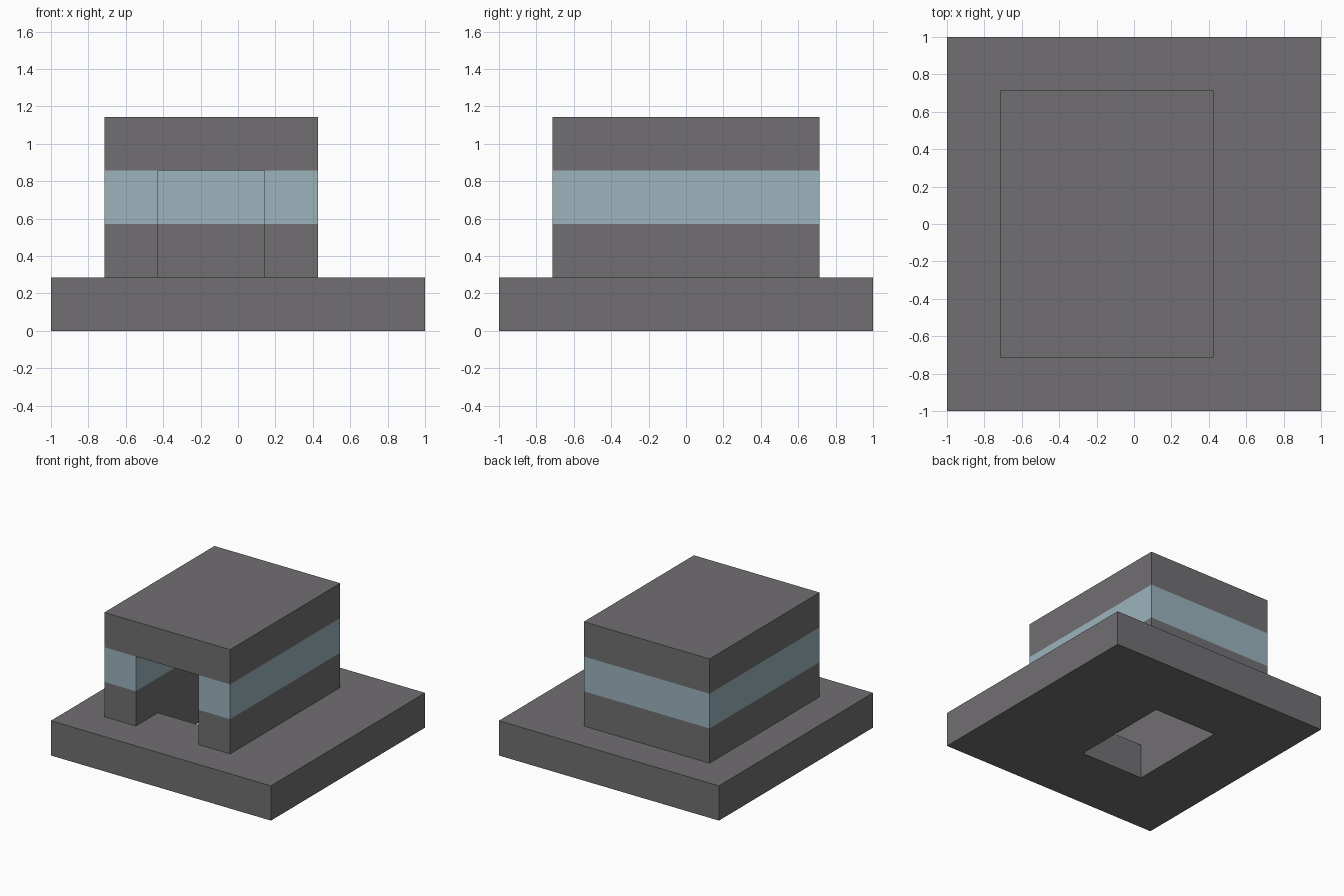
import bpy, bmesh

if "Cube" in bpy.data.objects:
    bpy.data.objects.remove(bpy.data.objects["Cube"])

U = 2 / 7  # one block


def material(name, rgb):
    mat = bpy.data.materials.new(name)
    srgb = [c / 255 for c in rgb]
    mat.diffuse_color = [((c + 0.055) / 1.055) ** 2.4 for c in srgb] + [1]
    mat.use_nodes = True
    mat.node_tree.nodes["Principled BSDF"].inputs["Base Color"].default_value = mat.diffuse_color
    return mat


STONE = material("grey stone", (113, 111, 114))
GLASS = material("pale blue glass", (156, 180, 189))


def rect(x0, x1, y0, y1):
    """Counter-clockwise rectangle."""
    return [(x0, y0), (x1, y0), (x1, y1), (x0, y1)]


def loft(name, rings, closed=False, caps=False):
    """Join (outline, height) rings, all given in blocks, into one mesh."""
    bm = bmesh.new()
    loops = [[bm.verts.new((x * U, y * U, z * U)) for x, y in outline]
             for outline, z in rings]
    n = len(loops[0])
    for low, high in zip(loops, loops[1:] + loops[:1] if closed else loops[1:]):
        for i in range(n):
            j = (i + 1) % n
            bm.faces.new((low[i], low[j], high[j], high[i]))
    if caps:
        bm.faces.new(loops[0][::-1])
        bm.faces.new(loops[-1])
    mesh = bpy.data.meshes.new(name)
    bm.to_mesh(mesh)
    bm.free()
    mesh.materials.append(STONE)
    obj = bpy.data.objects.new(name, mesh)
    bpy.context.collection.objects.link(obj)
    return obj


# Square foundation with a hole through it below the room
slab = rect(-3.5, 3.5, -3.5, 3.5)
hole = rect(-1.5, 0.5, -1.5, 1.5)
loft("foundation", [(slab, 0), (slab, 1), (hole, 1), (hole, 0)], closed=True)

# U-shaped walls, open at the front as the doorway
plan = [(-2.5, -2.5), (-1.5, -2.5), (-1.5, 1.5), (0.5, 1.5),
        (0.5, -2.5), (1.5, -2.5), (1.5, 2.5), (-2.5, 2.5)]
walls = loft("walls", [(plan, 1), (plan, 2), (plan, 3)])

# Glass band is the upper course of the walls
walls.data.materials.append(GLASS)
for face in walls.data.polygons:
    face.material_index = int(face.center.z > 2 * U)

# Flat roof over the walls and doorway
top = rect(-2.5, 1.5, -2.5, 2.5)
loft("roof", [(top, 3), (top, 4)], caps=True)
